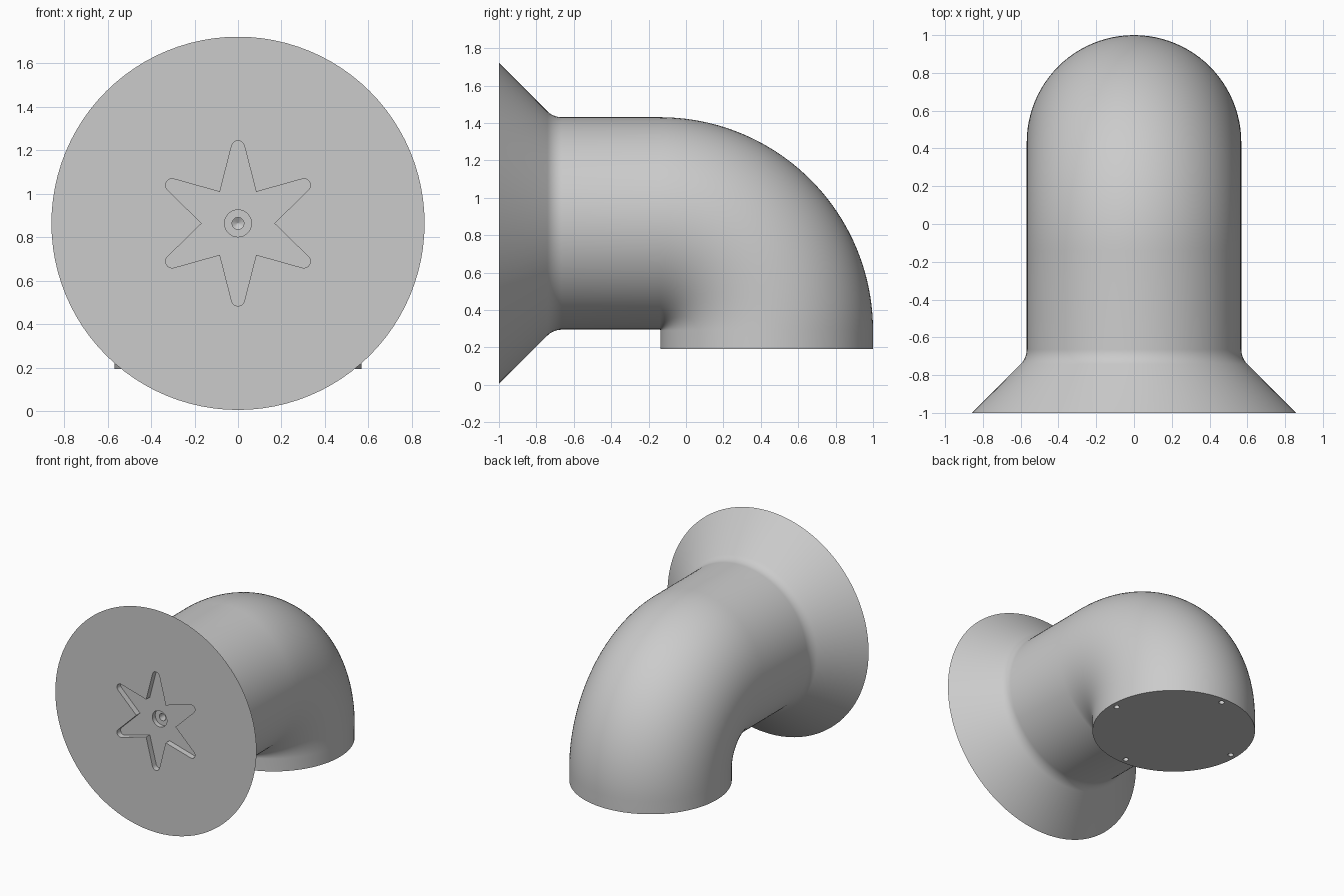
import bpy, bmesh
from math import sin, cos, pi, radians
from mathutils import Vector

old = bpy.data.objects.get("Cube")
if old:
    bpy.data.objects.remove(old, do_unlink=True)

grey = bpy.data.materials.new("plain grey")
grey.use_nodes = True
COLOUR = (0.6, 0.6, 0.6, 1)
grey.diffuse_color = COLOUR
grey.node_tree.nodes["Principled BSDF"].inputs["Base Color"].default_value = COLOUR

PIPE_R, FLANGE_R, AXIS_Z = 0.568, 0.858, 0.863
BEND_R, BEND_Y = 0.572, -0.14
PIVOT_Z = AXIS_Z - BEND_R
BASE_Y, BASE_Z = BEND_Y + BEND_R, 0.193


def circle(centre, radius, tilt=0, n=96):
    """Ring facing along y at tilt 0, turning to face down at tilt 90 degrees."""
    up = Vector((0, sin(tilt), cos(tilt)))
    side = Vector((1, 0, 0))
    return [Vector(centre) + radius * (cos(2 * pi * i / n) * side + sin(2 * pi * i / n) * up)
            for i in range(n)]


def loft(name, rings):
    """Closed solid skinned through a list of rings."""
    bm = bmesh.new()
    loops = [[bm.verts.new(p) for p in ring] for ring in rings]
    n = len(loops[0])
    for a, b in zip(loops, loops[1:]):
        for i in range(n):
            j = (i + 1) % n
            bm.faces.new((a[i], a[j], b[j], b[i]))
    bm.faces.new(loops[0])
    bm.faces.new(loops[-1])
    bmesh.ops.recalc_face_normals(bm, faces=bm.faces)
    mesh = bpy.data.meshes.new(name)
    bm.to_mesh(mesh)
    bm.free()
    mesh.materials.append(grey)
    obj = bpy.data.objects.new(name, mesh)
    bpy.context.collection.objects.link(obj)
    return obj


# Flared flange with a fillet into the pipe
rings = [circle((0, -1, AXIS_Z), FLANGE_R)]
fillet_r, fillet_y = 0.11, -0.664
for i in range(9):
    a = radians(45) * (1 - i / 8)
    rings.append(circle((0, fillet_y - fillet_r * sin(a), AXIS_Z),
                        PIPE_R + fillet_r * (1 - cos(a))))

# Quarter bend, then the short straight foot
for i in range(41):
    a = pi / 2 * i / 40
    rings.append(circle((0, BEND_Y + BEND_R * sin(a), PIVOT_Z + BEND_R * cos(a)), PIPE_R, a))
rings.append(circle((0, BASE_Y, BASE_Z), PIPE_R, pi / 2))
body = loft("elbow_pipe", rings)


# Six-pointed star recess with rounded tips
def star(y):
    pts = []
    for k in range(6):
        t = radians(60 * k)
        outline = [(0.35 * cos(t) + 0.03 * cos(t + b), 0.35 * sin(t) + 0.03 * sin(t + b))
                   for b in (radians(-76 + 19 * s) for s in range(9))]
        v = t + radians(30)
        outline.append((0.167 * cos(v), 0.167 * sin(v)))
        pts += [Vector((q, y, AXIS_Z + p)) for p, q in outline]
    return pts


cutters = [loft("star_cutter", [star(-1.1), star(-0.955)])]

# Stepped centre bore with a drilled point
cutters.append(loft("bore_cutter", [circle((0, y, AXIS_Z), r, n=32) for y, r in
                                    ((-1.05, 0.062), (-0.92, 0.062), (-0.92, 0.027),
                                     (-0.85, 0.027), (-0.835, 0.002))]))

# Four screw holes in the foot
for k in range(4):
    a = k * pi / 2
    x, y = 0.52 * cos(a), BASE_Y + 0.52 * sin(a)
    cutters.append(loft("screw_hole_cutter", [circle((x, y, z), r, pi / 2, 20) for z, r in
                                              ((BASE_Z - 0.05, 0.02), (BASE_Z + 0.07, 0.02),
                                               (BASE_Z + 0.08, 0.002))]))

bpy.ops.object.select_all(action="DESELECT")
bpy.context.view_layer.objects.active = body
body.select_set(True)
for cutter in cutters:
    mod = body.modifiers.new("cut", "BOOLEAN")
    mod.operation, mod.solver, mod.object = "DIFFERENCE", "EXACT", cutter
    bpy.ops.object.modifier_apply(modifier=mod.name)
    bpy.data.objects.remove(cutter, do_unlink=True)

bpy.ops.object.shade_smooth_by_angle(angle=radians(30))
